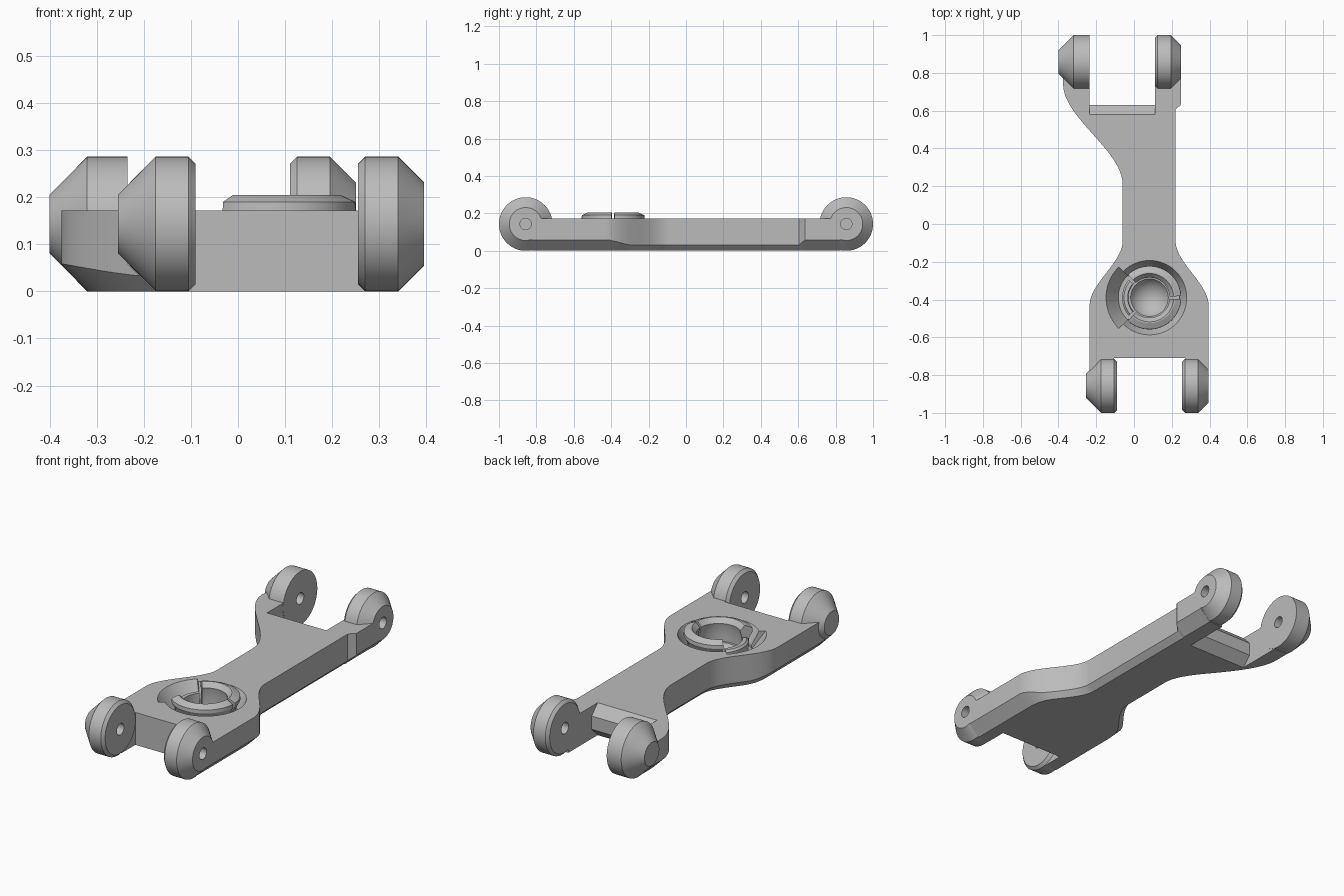
import bpy, bmesh
from math import cos, sin, pi, radians
from mathutils import Vector, Matrix

cube = bpy.data.objects.get("Cube")
if cube:
    bpy.data.objects.remove(cube, do_unlink=True)

grey = bpy.data.materials.new("plain_grey")
grey.use_nodes = True
COLOUR = (0.5, 0.5, 0.5, 1)
grey.diffuse_color = COLOUR
grey.node_tree.nodes["Principled BSDF"].inputs["Base Color"].default_value = COLOUR

TOP = 0.172          # height of the arm's upper face
R = 0.143            # end disc radius and axle height
CUP = Vector((0.082, -0.39, 0))


def finish(name, bm):
    bmesh.ops.remove_doubles(bm, verts=bm.verts, dist=1e-5)
    bmesh.ops.recalc_face_normals(bm, faces=bm.faces)
    mesh = bpy.data.meshes.new(name)
    bm.to_mesh(mesh)
    bm.free()
    mesh.materials.append(grey)
    ob = bpy.data.objects.new(name, mesh)
    bpy.context.collection.objects.link(ob)
    return ob


def smooth(ob):
    bpy.ops.object.select_all(action='DESELECT')
    ob.select_set(True)
    bpy.context.view_layer.objects.active = ob
    bpy.ops.object.shade_smooth_by_angle(angle=radians(25))


def loft(name, sections, closed=False):
    """Skin a list of equal-length loops, capped unless closed."""
    bm = bmesh.new()
    rings = [[bm.verts.new(p) for p in s] for s in sections]
    pairs = list(zip(rings, rings[1:] + rings[:1]))
    for a, b in pairs if closed else pairs[:-1]:
        for i in range(len(a)):
            j = (i + 1) % len(a)
            quad = [a[i], a[j], b[j], b[i]]
            if (a[i].co - b[i].co).length < 1e-6:
                quad.remove(b[i])
            if (a[j].co - b[j].co).length < 1e-6:
                quad.remove(b[j])
            if len(quad) > 2:
                bm.faces.new(quad)
    if not closed:
        bm.faces.new(rings[0])
        bm.faces.new(rings[-1])
    return finish(name, bm)


def revolve(name, profile, start=0, end=360, steps=64):
    """Turn a closed (radius, height) profile about z."""
    full = end - start == 360
    angles = [radians(start + (end - start) * i / steps)
              for i in range(steps + (not full))]
    return loft(name, [[(r * cos(a), r * sin(a), h) for r, h in profile]
                       for a in angles], full)


def ease(y, y0, y1, a, b):
    t = min(max((y - y0) / (y1 - y0), 0), 1)
    return a + (b - a) * t * t * (3 - 2 * t)


# Plan outline and lower chamfer of the arm
def left_edge(y):
    if y < 0:
        return ease(y, -0.43, -0.09, -0.235, -0.06)
    return ease(y, 0.21, 0.74, -0.06, -0.375)


def right_edge(y):
    if y < 0:
        return ease(y, -0.43, -0.09, 0.395, 0.22)
    return ease(y, 0.605, 0.635, 0.22, 0.25)


def left_chamfer(y):
    return ease(y, -0.43, -0.28, 0.058, 0.03) if y < 0 else ease(y, 0.4, 0.72, 0.03, 0.058)


def right_chamfer(y):
    return ease(y, -0.43, -0.28, 0.058, 0.03) if y < 0 else ease(y, 0.6, 0.64, 0.03, 0.058)


def section(y, inner_left=None, inner_right=None):
    """Cross-section; an inner limit replaces one outer side by a plain wall."""
    xl, cl = left_edge(y), left_chamfer(y)
    xr, cr = right_edge(y), right_chamfer(y)
    if inner_left is not None:
        xl, cl = inner_left, 0
    if inner_right is not None:
        xr, cr = inner_right, 0
    left = [(xl, y, TOP), (xl, y, cl)] + ([(xl + cl, y, 0)] if cl else [])
    right = ([(xr - cr, y, 0)] if cr else []) + [(xr, y, cr), (xr, y, TOP)]
    return left + right


def span(a, b, n):
    return [a + (b - a) * i / n for i in range(n + 1)]


# Main arm
ys = [-0.71] + span(-0.43, -0.09, 20) + span(0.21, 0.58, 16)
arm = loft("main_arm", [section(y) for y in ys])

# Recess for the cup, with a wider scoop on one side
pit = revolve("pit_cutter", [(0, 0.02), (0.16, 0.02), (0.16, 0.1), (0.197, TOP),
                             (0.197, 0.3), (0, 0.3)])
scoop = revolve("scoop_cutter", [(0.1, 0.085), (0.165, 0.085), (0.23, TOP),
                                 (0.23, 0.3), (0.1, 0.3)], 135, 225, 24)
for cutter in (pit, scoop):
    cutter.location = CUP
    cutter.hide_render = True
    cutter.hide_viewport = False
    mod = arm.modifiers.new("recess", 'BOOLEAN')
    mod.operation = 'DIFFERENCE'
    mod.solver = 'EXACT'
    mod.object = cutter
bpy.context.view_layer.objects.active = arm
arm.select_set(True)
for mod in list(arm.modifiers):
    bpy.ops.object.modifier_apply(modifier=mod.name)
for cutter in (pit, scoop):
    bpy.data.objects.remove(cutter, do_unlink=True)
smooth(arm)

# Fork prongs reaching into the end discs
prongs = [
    ("front_right_prong", -0.7, -0.825, None, -0.105),
    ("front_left_prong", -0.7, -0.825, 0.27, None),
    ("back_right_prong", 0.575, 0.825, None, -0.236),
    ("back_left_prong", 0.575, 0.825, 0.112, None),
]
for name, y0, y1, inner_l, inner_r in prongs:
    smooth(loft(name, [section(y, inner_l, inner_r) for y in span(y0, y1, 25)]))

# Bevelled wall closing the back fork
wall = [(0.56, TOP), (0.58, TOP), (0.63, 0.12), (0.63, 0.05), (0.58, 0), (0.56, 0)]
loft("fork_wall", [[(x, y, z) for y, z in wall] for x in (-0.24, 0.115)])


# End discs: coned outside, with an axle hole
def disc(name, y, x_in, x_full, x_out, r_out, bevel, through):
    s = 1 if x_out > x_in else -1
    profile = [(0.03, x_in), (R - bevel, x_in), (R, x_in + s * bevel),
               (R, x_full), (r_out, x_out)]
    if not bevel:
        del profile[1]
    if through:
        profile.append((0.03, x_out))
    else:
        stop = x_out - s * 0.03
        profile += [(0, x_out), (0, stop), (0.03, stop)]
    ob = revolve(name, profile)
    ob.data.transform(Matrix.Translation((0, y, R)) @ Matrix.Rotation(pi / 2, 4, 'Y'))
    smooth(ob)


disc("front_right_disc", -0.857, -0.09, -0.175, -0.255, 0.062, 0.015, False)
disc("front_left_disc", -0.857, 0.255, 0.34, 0.395, 0.088, 0.015, True)
disc("back_right_disc", 0.857, -0.235, -0.32, -0.4, 0.062, 0, False)
disc("back_left_disc", 0.857, 0.11, 0.195, 0.25, 0.088, 0.015, True)

# Cup: round bowl below, split snap lip above
bowl = [(0.115 * cos(a), 0.14 + 0.115 * sin(a)) for a in span(-pi / 2, -pi / 6, 10)]
lip = [(0.112, 0.08), (0.145, 0.08), (0.15, 0.14), (0.168, 0.172), (0.167, 0.19),
       (0.135, 0.205), (0.128, 0.205), (0.106, 0.18), (0.115, 0.14)]
low_lip = [(0.112, 0.08), (0.145, 0.08), (0.145, 0.14), (0.135, 0.15), (0.115, 0.15)]
parts = [
    revolve("cup_bowl", bowl + [(0.162, 0.0825), (0.162, 0.015), (0, 0.015)]),
    revolve("cup_lip_back", lip, 3, 133, 36),
    revolve("cup_lip_front", lip, 227, 357, 36),
    revolve("cup_lip_low", low_lip, 139, 221, 24),
]
for ob in parts:
    ob.location = CUP
    smooth(ob)
